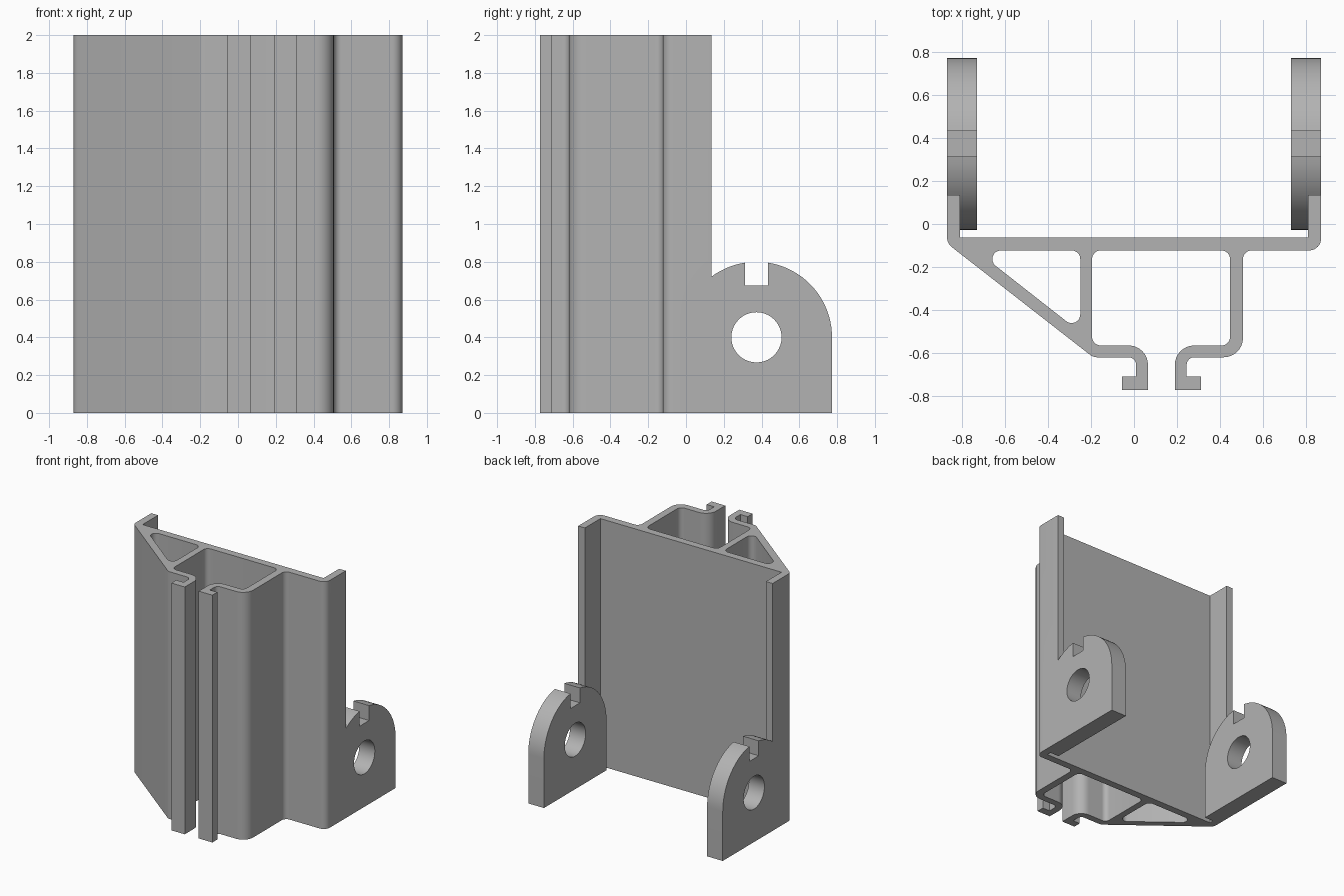
import bpy, bmesh, math
from mathutils import Vector, Matrix

if "Cube" in bpy.data.objects:
    bpy.data.objects.remove(bpy.data.objects["Cube"])

grey = bpy.data.materials.new("aluminium grey")
grey.diffuse_color = (0.45, 0.45, 0.45, 1)
grey.use_nodes = True
grey.node_tree.nodes["Principled BSDF"].inputs["Base Color"].default_value = grey.diffuse_color


def rounded(corners, steps=8):
    """Closed outline from (x, y[, radius]) corners, each with a true arc fillet."""
    out = []
    n = len(corners)
    for i, c in enumerate(corners):
        p = Vector(c[:2])
        if len(c) == 2:
            out.append(p)
            continue
        r = c[2]
        a = (Vector(corners[i - 1][:2]) - p).normalized()
        b = (Vector(corners[(i + 1) % n][:2]) - p).normalized()
        half = a.angle(b) / 2
        centre = p + (a + b).normalized() * (r / math.sin(half))
        start = p + a * (r / math.tan(half)) - centre
        end = p + b * (r / math.tan(half)) - centre
        sweep = math.atan2(start.x * end.y - start.y * end.x, start.dot(end))
        for k in range(steps + 1):
            out.append(centre + Matrix.Rotation(sweep * k / steps, 2) @ start)
    return out


def extrude(name, loops, depth, place=Matrix()):
    """Solid from one outline plus hole outlines, extruded along local z."""
    bm = bmesh.new()
    for loop in loops:
        vs = [bm.verts.new((p[0], p[1], 0)) for p in loop]
        for i, v in enumerate(vs):
            bm.edges.new((vs[i - 1], v))
    bmesh.ops.triangle_fill(bm, use_beauty=True, edges=bm.edges[:], normal=(0, 0, 1))
    top = bmesh.ops.extrude_face_region(bm, geom=bm.faces[:], use_keep_orig=True)
    bmesh.ops.translate(bm, vec=(0, 0, depth),
                        verts=[g for g in top["geom"] if isinstance(g, bmesh.types.BMVert)])
    bmesh.ops.transform(bm, matrix=place, verts=bm.verts[:])
    bmesh.ops.recalc_face_normals(bm, faces=bm.faces[:])
    mesh = bpy.data.meshes.new(name)
    bm.to_mesh(mesh)
    bm.free()
    mesh.materials.append(grey)
    ob = bpy.data.objects.new(name, mesh)
    bpy.context.collection.objects.link(ob)
    return ob


# Extruded rail: flanges, web, triangular brace and open channel with lips
outline = rounded([
    (-0.87, 0.135), (-0.87, -0.09, 0.06), (-0.19, -0.62, 0.06),
    (0.01, -0.62, 0.035), (0.01, -0.71), (-0.055, -0.71), (-0.055, -0.773),
    (0.065, -0.773), (0.065, -0.565, 0.09), (-0.195, -0.565, 0.04),
    (-0.195, -0.123, 0.04), (0.447, -0.123, 0.04), (0.447, -0.565, 0.04),
    (0.19, -0.565, 0.09), (0.19, -0.773), (0.312, -0.773), (0.312, -0.71),
    (0.245, -0.71), (0.245, -0.62, 0.035), (0.507, -0.62, 0.09),
    (0.507, -0.123, 0.04), (0.87, -0.123, 0.055), (0.87, 0.135),
    (0.81, 0.135), (0.81, -0.063), (-0.81, -0.063), (-0.81, 0.135)])
brace_hole = rounded([(-0.735, -0.123, 0.04), (-0.25, -0.503, 0.04), (-0.25, -0.123, 0.04)])
rail = extrude("rail_profile", [outline, brace_hole], 2.0)

# Pivot lug outline: round-topped plate with a notch and a pin hole
cy, cz, R = 0.373, 0.40, 0.40
notch = 0.06
tip = math.acos(notch / R)


def arc(a0, a1, r, n):
    return [(cy + r * math.cos(a0 + (a1 - a0) * k / n),
             cz + r * math.sin(a0 + (a1 - a0) * k / n)) for k in range(n + 1)]


lug_outline = ([(cy - R, 0), (cy + R, 0)] + arc(0, tip, R, 20)
               + [(cy + notch, 0.675), (cy - notch, 0.675)]
               + arc(math.pi - tip, math.pi, R, 20))
pin_hole = arc(0, math.tau, 0.133, 40)[:-1]

# Local x, y, z of the lug become world y, z, x
turn = Matrix(((0, 0, 1, 0), (1, 0, 0, 0), (0, 1, 0, 0), (0, 0, 0, 1)))
for x in (-0.87, 0.73):
    lug = extrude("pivot_lug", [lug_outline, pin_hole], 0.14,
                  Matrix.Translation((x, 0, 0)) @ turn)
    # Merge each lug into its flange
    mod = rail.modifiers.new("join_lug", "BOOLEAN")
    mod.operation = "UNION"
    mod.solver = "EXACT"
    mod.object = lug
    bpy.context.view_layer.objects.active = rail
    bpy.ops.object.modifier_apply(modifier=mod.name)
    bpy.data.objects.remove(lug)

rail.name = "bracket_rail"
rail.select_set(True)
bpy.context.view_layer.objects.active = rail
bpy.ops.object.shade_smooth_by_angle(angle=math.radians(30))
